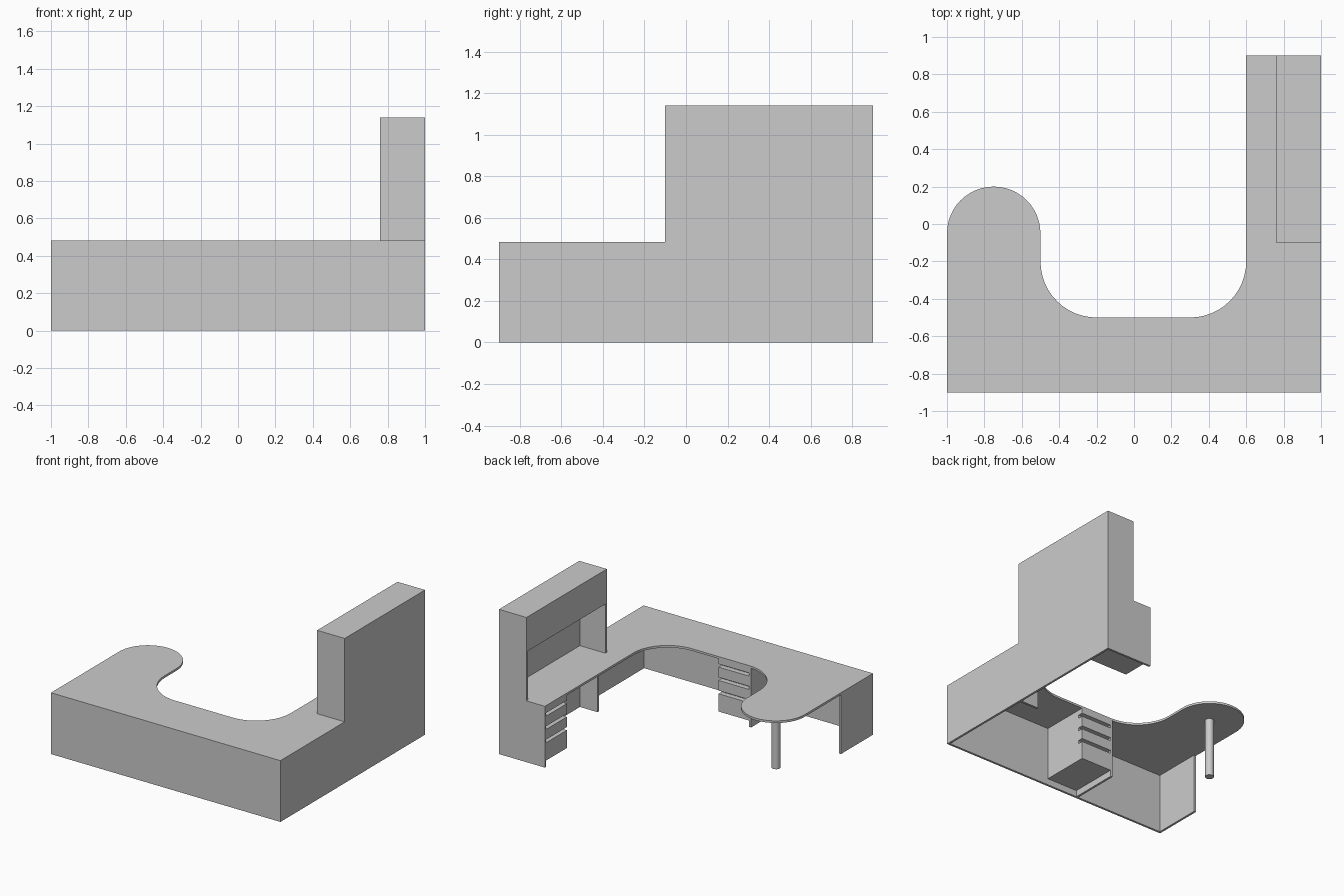
import bpy, bmesh
from math import cos, sin, radians

if "Cube" in bpy.data.objects:
    bpy.data.objects.remove(bpy.data.objects["Cube"], do_unlink=True)

T = 0.017            # board thickness
TOP = 0.483          # desk height
UNDER = TOP - T      # underside of the desk top
FULL = 1.14          # hutch height
FRONT, BACK = -0.9, 0.9

grey = bpy.data.materials.new("light_grey")
grey.use_nodes = True
colour = (0.6, 0.6, 0.6, 1)
grey.diffuse_color = colour
grey.node_tree.nodes["Principled BSDF"].inputs["Base Color"].default_value = colour


def finish(name, bm):
    bmesh.ops.recalc_face_normals(bm, faces=bm.faces)
    mesh = bpy.data.meshes.new(name)
    bm.to_mesh(mesh)
    bm.free()
    mesh.materials.append(grey)
    obj = bpy.data.objects.new(name, mesh)
    bpy.context.collection.objects.link(obj)
    return obj


def box(name, x, y, z):
    """Box from (low, high) pairs on each axis."""
    bm = bmesh.new()
    bmesh.ops.create_cube(bm, size=1)
    for v in bm.verts:
        v.co = [a[0] if c < 0 else a[1] for c, a in zip(v.co, (x, y, z))]
    return finish(name, bm)


def arc(cx, cy, r, start, end, steps):
    angles = [radians(start + (end - start) * i / steps) for i in range(steps + 1)]
    return [(cx + r * cos(a), cy + r * sin(a)) for a in angles]


# U-shaped desk top with a rounded peninsula
outline = [(-1, FRONT), (1, FRONT), (1, BACK), (0.6, BACK)]
outline += arc(0.3, -0.2, 0.3, 0, -90, 12)
outline += arc(-0.2, -0.2, 0.3, 270, 180, 12)
outline += arc(-0.75, -0.05, 0.25, 0, 180, 24)
bm = bmesh.new()
face = bm.faces.new([bm.verts.new((x, y, UNDER)) for x, y in outline])
extruded = bmesh.ops.extrude_face_region(bm, geom=[face])
for v in extruded["geom"]:
    if isinstance(v, bmesh.types.BMVert):
        v.co.z = TOP
finish("desk_top", bm)

# Panels that carry the top
floor_up = (0, UNDER)
box("front_panel", (-1, 1), (FRONT, FRONT + T), floor_up)
box("long_side_panel", (1 - T, 1), (FRONT + T, BACK), floor_up)
box("short_side_panel", (-1, -1 + T), (FRONT + T, -0.5), floor_up)
box("wing_end_panel", (0.6, 1 - T), (BACK - T, BACK), floor_up)
box("wing_support_panel", (0.83, 1 - T), (-0.1, -0.1 + T), floor_up)
box("pedestal_support_panel", (-0.2 - T, -0.2), (FRONT + T, -0.5), floor_up)

# Round leg below the peninsula
bm = bmesh.new()
bmesh.ops.create_cone(bm, cap_ends=True, segments=24, radius1=0.032,
                      radius2=0.032, depth=UNDER)
bmesh.ops.translate(bm, verts=bm.verts, vec=(-0.75, -0.05, UNDER / 2))
leg = finish("peninsula_leg", bm)
bpy.context.view_layer.objects.active = leg
leg.select_set(True)
bpy.ops.object.shade_smooth_by_angle()
leg.select_set(False)

# Drawer pedestals: a body with drawer fronts separated by finger gaps
BASE, GAP, REVEAL = 0.05, 0.025, 0.04
gap_bottoms = (0.19, 0.295, 0.4)
lows = [BASE] + [g + GAP for g in gap_bottoms]
highs = list(gap_bottoms) + [UNDER]
box("centre_pedestal_body", (-0.2, 0.067), (FRONT + T, -0.5 - REVEAL), (BASE, UNDER))
box("wing_pedestal_body", (0.6 + REVEAL, 1 - T), (0.625, BACK - T), (BASE, UNDER))
for i, z in enumerate(zip(lows, highs), 1):
    box(f"centre_drawer_{i}", (-0.2, 0.067), (-0.5 - REVEAL, -0.5), z)
    box(f"wing_drawer_{i}", (0.6, 0.6 + REVEAL), (0.625, BACK - T), z)

# Hutch: back, two ends and a closed overhead cabinet
hutch_up = (TOP, FULL)
box("hutch_back", (1 - T, 1), (-0.1, BACK), hutch_up)
for name, y in (("hutch_near_end", -0.1), ("hutch_far_end", BACK - T)):
    box(name, (0.76, 1 - T), (y, y + T), hutch_up)
box("overhead_cabinet", (0.76, 1 - T), (-0.1 + T, BACK - T), (0.87, FULL))
